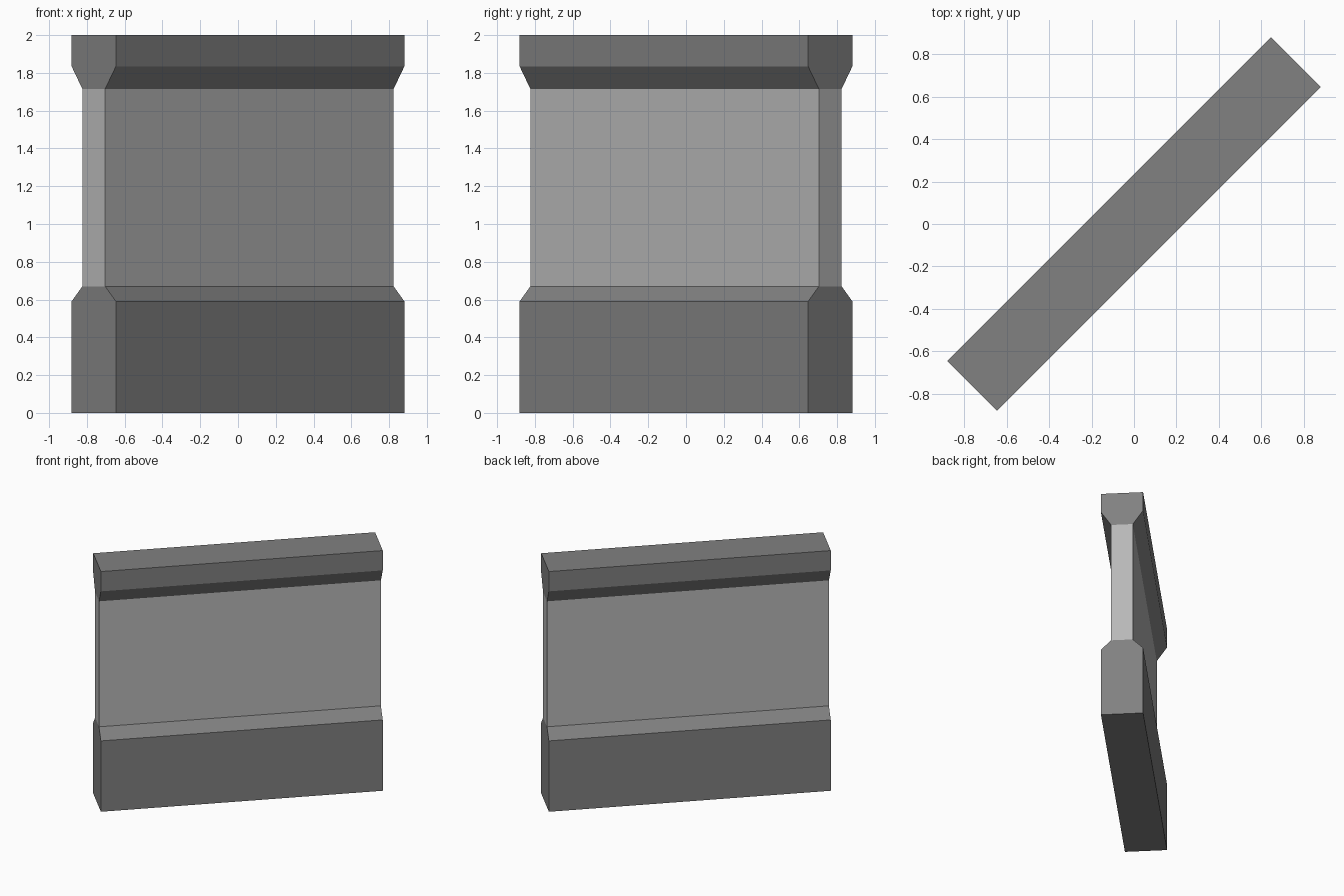
import bpy
import bmesh
from math import radians
from mathutils import Matrix

if "Cube" in bpy.data.objects:
    bpy.data.objects.remove(bpy.data.objects["Cube"], do_unlink=True)

HALF_LENGTH = 1.08
THICK = 0.166   # half thickness of base and cap
THIN = 0.085    # half thickness of the panel


def make_material(name, grey):
    mat = bpy.data.materials.new(name)
    mat.use_nodes = True
    colour = (grey, grey, grey, 1)
    mat.diffuse_color = colour
    mat.node_tree.nodes["Principled BSDF"].inputs["Base Color"].default_value = colour
    return mat


def wall_part(name, profile, mat):
    """Extrude a mirrored (half thickness, height) profile along the diagonal wall."""
    outline = profile + [(-y, z) for y, z in reversed(profile)]
    bm = bmesh.new()
    face = bm.faces.new([bm.verts.new((-HALF_LENGTH, y, z)) for y, z in outline])
    end = bmesh.ops.extrude_face_region(bm, geom=[face])["geom"]
    bmesh.ops.translate(bm, vec=(2 * HALF_LENGTH, 0, 0),
                        verts=[g for g in end if isinstance(g, bmesh.types.BMVert)])
    bmesh.ops.recalc_face_normals(bm, faces=bm.faces)
    bm.transform(Matrix.Rotation(radians(45), 4, "Z"))
    mesh = bpy.data.meshes.new(name)
    bm.to_mesh(mesh)
    bm.free()
    mesh.materials.append(mat)
    bpy.context.collection.objects.link(bpy.data.objects.new(name, mesh))


trim = make_material("dark grey trim", 0.22)
panel = make_material("light grey panel", 0.48)

# Base with sloped shoulders, recessed panel, flared cap
wall_part("wall_base", [(THICK, 0), (THICK, 0.59), (THIN, 0.67)], trim)
wall_part("wall_panel", [(THIN, 0.67), (THIN, 1.715)], panel)
wall_part("wall_cap", [(THIN, 1.715), (THICK, 1.835), (THICK, 2)], trim)
